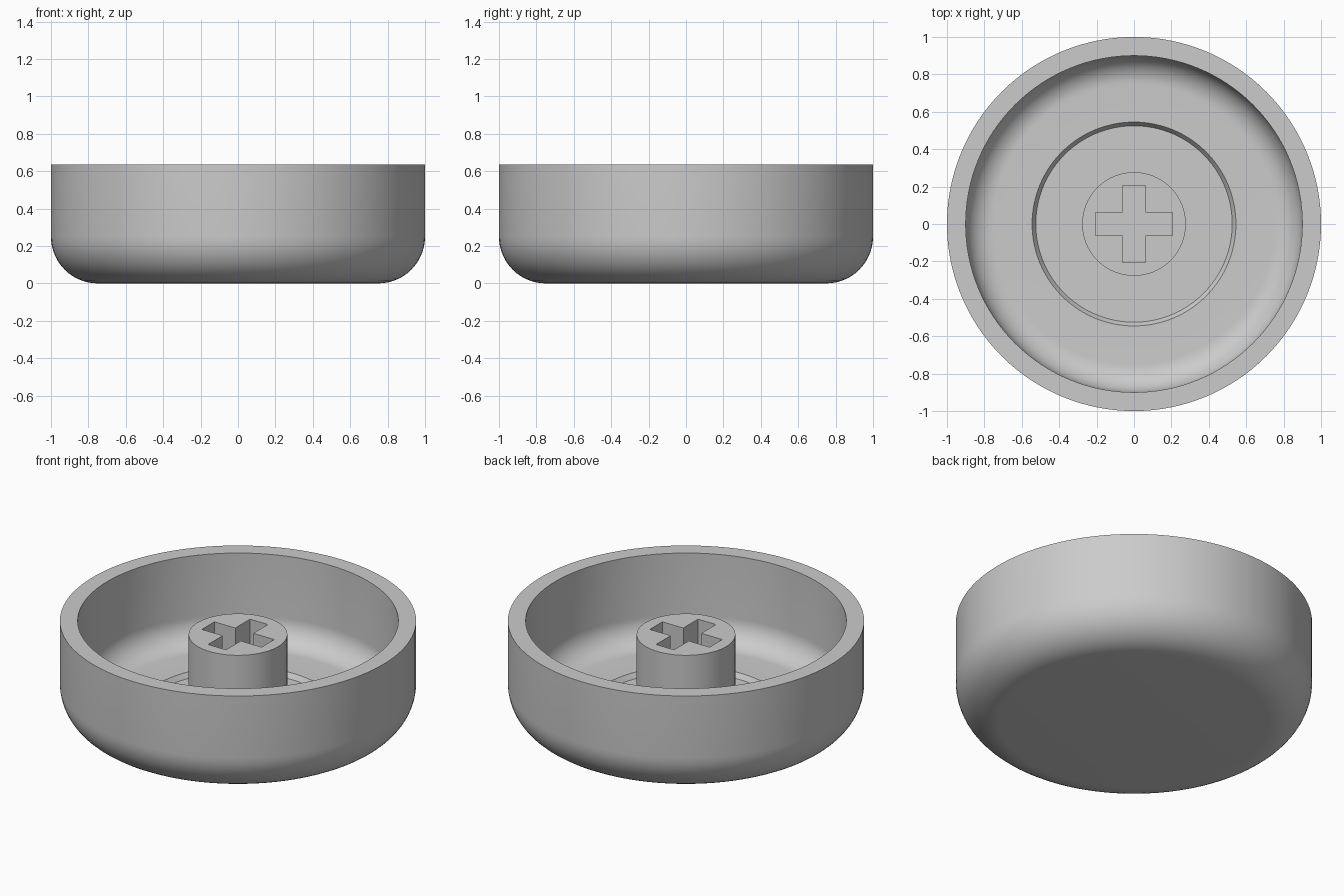
import bpy, bmesh, math
from mathutils import Vector

if "Cube" in bpy.data.objects:
    bpy.data.objects.remove(bpy.data.objects["Cube"])

SEG = 128          # sides of the round parts
HEIGHT = 0.635     # rim height
FLOOR = 0.10       # inner floor height
RECESS = 0.07      # floor of the shallow central recess
STEM_TOP = 0.55

grey = bpy.data.materials.new("plain_grey")
grey.diffuse_color = (0.6, 0.6, 0.6, 1)
grey.use_nodes = True
grey.node_tree.nodes["Principled BSDF"].inputs["Base Color"].default_value = grey.diffuse_color


def finish(bm, name):
    """Turn a bmesh into a smooth-shaded object with sharp edges kept."""
    bmesh.ops.recalc_face_normals(bm, faces=bm.faces)
    mesh = bpy.data.meshes.new(name)
    bm.to_mesh(mesh)
    bm.free()
    mesh.materials.append(grey)
    mesh.shade_smooth()
    mesh.set_sharp_from_angle(angle=math.radians(30))
    obj = bpy.data.objects.new(name, mesh)
    bpy.context.collection.objects.link(obj)
    return obj


def arc(cx, cz, r, a0, a1, n=14):
    """Points of a circular fillet in the profile plane."""
    angles = [math.radians(a0 + (a1 - a0) * i / n) for i in range(n + 1)]
    return [(cx + r * math.cos(a), cz + r * math.sin(a)) for a in angles]


# Cap body: turned cup with rounded base, thin wall and recessed floor
profile = [(0, 0)]
profile += arc(0.75, 0.25, 0.25, -90, 0)
profile += [(1.0, HEIGHT), (0.9, HEIGHT)]
profile += arc(0.75, 0.25, 0.15, 0, -90)
profile += [(0.545, FLOOR), (0.525, RECESS), (0, RECESS)]

bm = bmesh.new()
verts = [bm.verts.new((r, 0, z)) for r, z in profile]
edges = [bm.edges.new(pair) for pair in zip(verts, verts[1:])]
bmesh.ops.spin(bm, geom=verts + edges, cent=(0, 0, 0), axis=(0, 0, 1),
               angle=math.tau, steps=SEG, use_duplicate=False)
bmesh.ops.remove_doubles(bm, verts=bm.verts, dist=1e-5)
finish(bm, "cap_body")

# Stem: round post with a cross-shaped socket, sunk slightly into the floor
base = RECESS - 0.01
a, w = 0.205, 0.0615
quarter = [(a, -w), (a, w), (w, w)]
cross = []
for k in range(4):
    c, s = round(math.cos(k * math.pi / 2)), round(math.sin(k * math.pi / 2))
    cross += [(c * x - s * y, s * x + c * y) for x, y in quarter]
circle = [(0.277 * math.cos(math.tau * i / 96), 0.277 * math.sin(math.tau * i / 96))
          for i in range(96)]

bm = bmesh.new()
edges = []
for loop in (circle, cross):
    ring = [bm.verts.new((x, y, base)) for x, y in loop]
    edges += [bm.edges.new((ring[i - 1], ring[i])) for i in range(len(ring))]
bmesh.ops.triangle_fill(bm, edges=edges, use_beauty=True, normal=Vector((0, 0, 1)))
top = bmesh.ops.extrude_face_region(bm, geom=bm.faces[:])["geom"]
bmesh.ops.translate(bm, vec=(0, 0, STEM_TOP - base),
                    verts=[v for v in top if isinstance(v, bmesh.types.BMVert)])
finish(bm, "stem")
